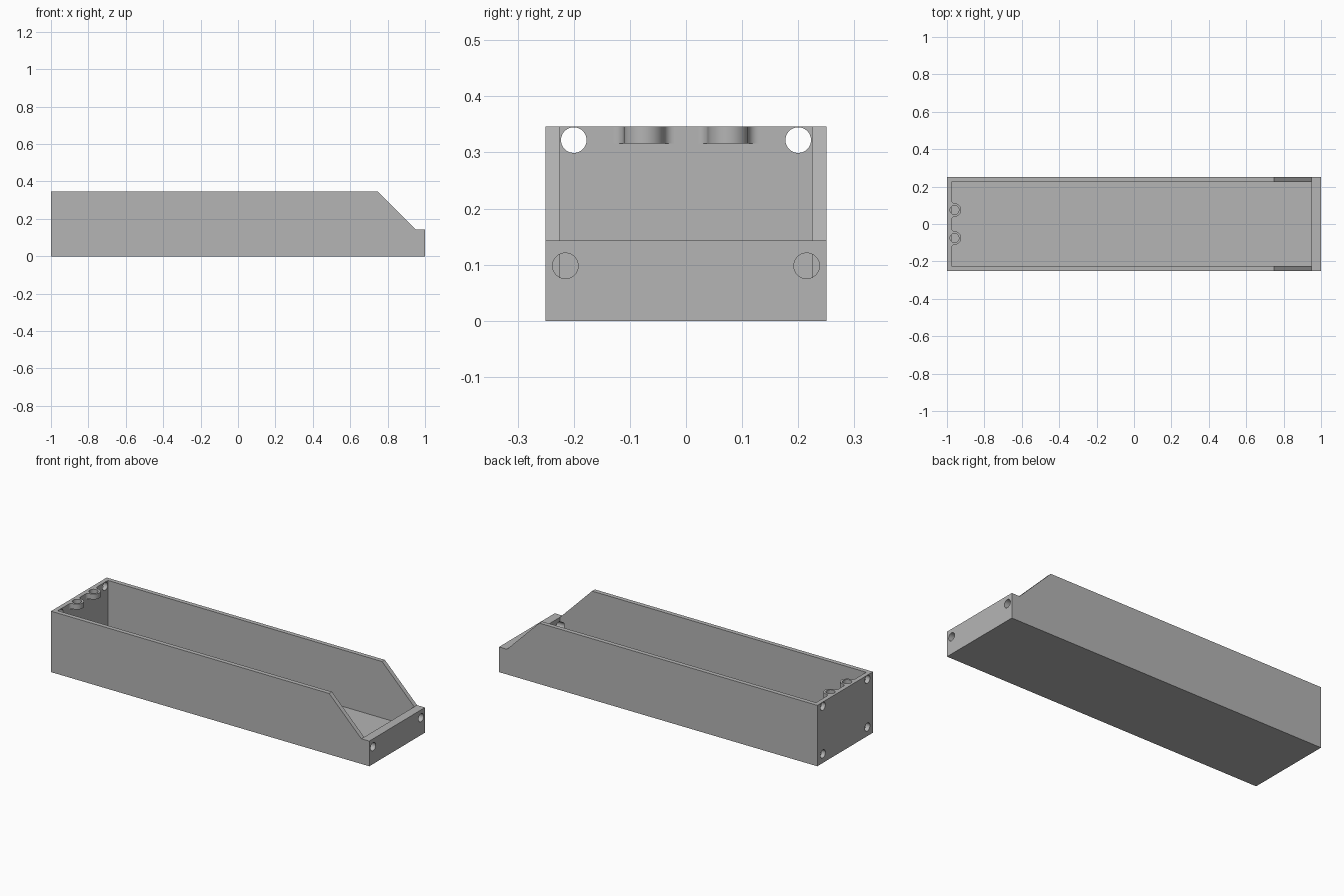
import bpy, bmesh, math
from mathutils import Matrix, Vector

cube = bpy.data.objects.get("Cube")
if cube:
    bpy.data.objects.remove(cube, do_unlink=True)

LENGTH, WIDTH, HEIGHT = 2.0, 0.5, 0.346
WALL, LIP, LIP_HEIGHT = 0.025, 0.05, 0.143
BOSS_DEPTH = 0.03

grey = bpy.data.materials.new("mid grey")
grey.use_nodes = True
grey.diffuse_color = (0.46, 0.46, 0.46, 1)
grey.node_tree.nodes["Principled BSDF"].inputs["Base Color"].default_value = grey.diffuse_color


def prism(name, points, direction):
    """Extrude a closed outline along a direction."""
    bm = bmesh.new()
    face = bm.faces.new([bm.verts.new(p) for p in points])
    moved = bmesh.ops.extrude_face_region(bm, geom=[face])["geom"]
    bmesh.ops.translate(bm, vec=direction,
                        verts=[v for v in moved if isinstance(v, bmesh.types.BMVert)])
    bmesh.ops.recalc_face_normals(bm, faces=bm.faces)
    return finish(name, bm)


def cylinder(name, centre, radius, depth, axis):
    bm = bmesh.new()
    bmesh.ops.create_cone(bm, cap_ends=True, segments=40, radius1=radius,
                          radius2=radius, depth=depth)
    turn = Vector((0, 0, 1)).rotation_difference(Vector(axis)).to_matrix().to_4x4()
    bm.transform(Matrix.Translation(centre) @ turn)
    return finish(name, bm)


def finish(name, bm):
    mesh = bpy.data.meshes.new(name)
    bm.to_mesh(mesh)
    bm.free()
    mesh.materials.append(grey)
    obj = bpy.data.objects.new(name, mesh)
    bpy.context.collection.objects.link(obj)
    return obj


def activate(obj):
    bpy.ops.object.select_all(action="DESELECT")
    obj.select_set(True)
    bpy.context.view_layer.objects.active = obj


def cut(target, cutter):
    activate(target)
    mod = target.modifiers.new("cut", "BOOLEAN")
    mod.operation, mod.solver, mod.object = "DIFFERENCE", "EXACT", cutter
    bpy.ops.object.modifier_apply(modifier=mod.name)


def discard(obj):
    bpy.data.objects.remove(obj, do_unlink=True)


# Tray body: side profile with the sloped shoulder
half, side = LENGTH / 2, WIDTH / 2
lip_x = half - LIP
profile = [(-half, 0), (half, 0), (half, LIP_HEIGHT), (lip_x, LIP_HEIGHT),
           (0.748, HEIGHT), (-half, HEIGHT)]
tray = prism("tray", [(x, -side, z) for x, z in profile], (0, WIDTH, 0))

# Hollow interior
inner_x, inner_y = -half + WALL, side - WALL
pocket = prism("pocket_cutter",
               [(inner_x, -inner_y, WALL), (lip_x, -inner_y, WALL),
                (lip_x, inner_y, WALL), (inner_x, inner_y, WALL)], (0, 0, 1))
cut(tray, pocket)
discard(pocket)

# Round holes through both end walls: end x, y offset, height
for x, y, z in [(-half, 0.2, 0.322), (-half, 0.2, 0.051), (half, 0.215, 0.098)]:
    for s in (-1, 1):
        hole = cylinder("hole_cutter", (x, s * y, z), 0.0228, 0.15, (1, 0, 0))
        cut(tray, hole)
        discard(hole)


# Boss outline: round nose blended into the wall by two fillets
def boss_outline(cx, cy, radius=0.036, fillet=0.018, steps=10):
    fx = inner_x + fillet
    fy = math.sqrt((radius + fillet) ** 2 - (fx - cx) ** 2)
    meet = math.atan2(fy, fx - cx)
    upper = []
    for i in range(steps + 1):
        a = math.pi + meet * i / steps
        upper.append((fx + fillet * math.cos(a), fy + fillet * math.sin(a)))
    for i in range(1, steps + 1):
        a = meet * (1 - i / steps)
        upper.append((cx + radius * math.cos(a), radius * math.sin(a)))
    lower = [(x, -y) for x, y in reversed(upper[:-1])]
    return [(x, cy + y, HEIGHT - BOSS_DEPTH) for x, y in upper + lower]


# Two open bosses on the tall end wall
parts = [tray]
boss_x = -0.96
for name, y in (("right_boss", -0.075), ("left_boss", 0.075)):
    boss = prism(name, boss_outline(boss_x, y), (0, 0, BOSS_DEPTH))
    # The bore passes through the boss and notches the wall behind it
    bore = cylinder("bore_cutter", (boss_x, y, HEIGHT), 0.024, 2 * BOSS_DEPTH + 0.0002, (0, 0, 1))
    cut(boss, bore)
    cut(tray, bore)
    discard(bore)
    parts.append(boss)

for part in parts:
    activate(part)
    bpy.ops.object.shade_smooth_by_angle(angle=math.radians(30))
